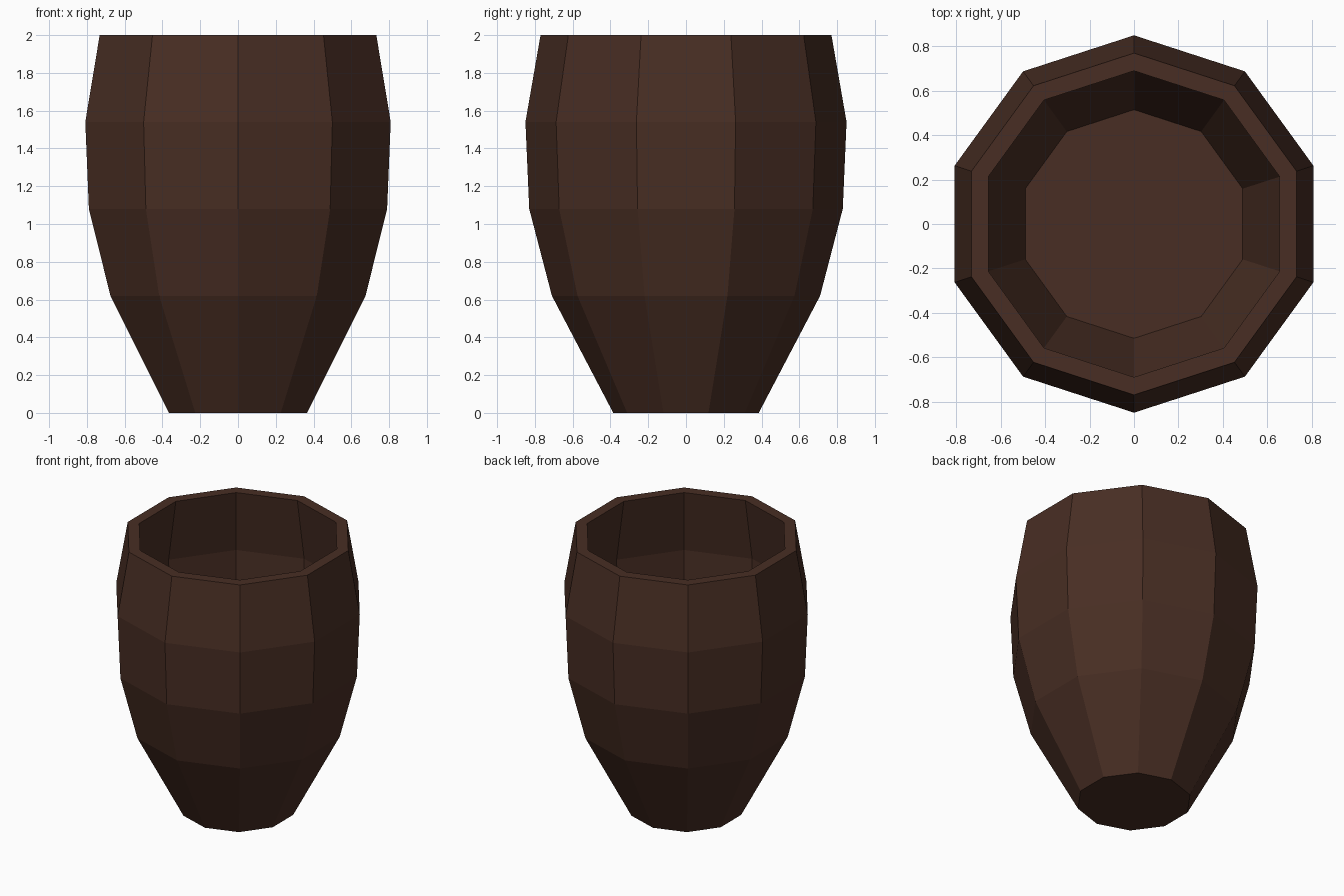
import bpy, math

cube = bpy.data.objects.get("Cube")
if cube:
    bpy.data.objects.remove(cube, do_unlink=True)

SIDES = 10

wood = bpy.data.materials.new("dark_brown_wood")
wood.use_nodes = True
colour = (0.065, 0.027, 0.017, 1)
wood.diffuse_color = colour
bsdf = next(n for n in wood.node_tree.nodes if n.type == 'BSDF_PRINCIPLED')
bsdf.inputs["Base Color"].default_value = colour
bsdf.inputs["Roughness"].default_value = 0.8


def lathe(name, profile):
    """Spin a (radius, height) profile into a faceted solid with end caps."""
    verts = []
    for radius, z in profile:
        for i in range(SIDES):
            a = math.tau * i / SIDES + math.pi / 2
            verts.append((radius * math.cos(a), radius * math.sin(a), z))
    faces = [tuple(reversed(range(SIDES)))]
    for ring in range(len(profile) - 1):
        low, high = ring * SIDES, (ring + 1) * SIDES
        for i in range(SIDES):
            j = (i + 1) % SIDES
            faces.append((low + i, low + j, high + j, high + i))
    faces.append(tuple(range(len(verts) - SIDES, len(verts))))
    mesh = bpy.data.meshes.new(name)
    mesh.from_pydata(verts, [], faces)
    mesh.materials.append(wood)
    obj = bpy.data.objects.new(name, mesh)
    bpy.context.collection.objects.link(obj)
    return obj


# Outer wall from the base up, flat rim, then inner wall down to the floor
outer = [(0.385, 0), (0.71, 0.62), (0.83, 1.08), (0.85, 1.54), (0.77, 2)]
inner = [(0.69, 2), (0.77, 1.54), (0.75, 1.08), (0.515, 0.4)]
lathe("barrel_cup", outer + inner)
